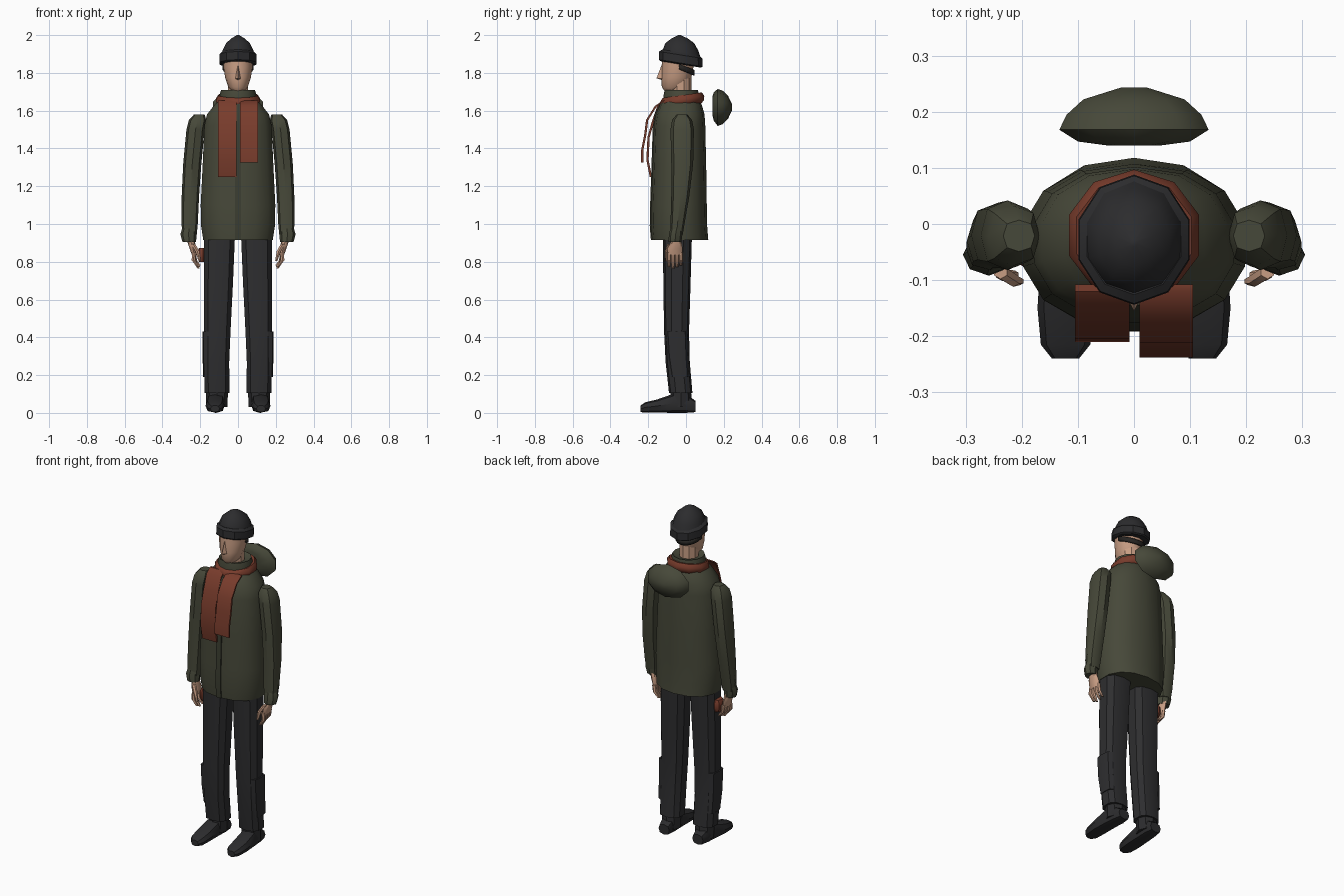
import bpy, bmesh, math
from mathutils import Vector


def colour(name, r, g, b):
    m = bpy.data.materials.new(name)
    m.diffuse_color = (r, g, b, 1)
    return m


OLIVE = colour("olive cloth", 0.062, 0.065, 0.041)
DARK_OLIVE = colour("dark olive trim", 0.045, 0.048, 0.031)
BLACK = colour("black wool", 0.025, 0.025, 0.027)
CHARCOAL = colour("charcoal trousers", 0.027, 0.027, 0.029)
RUST = colour("rust scarf", 0.19, 0.045, 0.025)
SKIN = colour("skin", 0.58, 0.34, 0.23)
HAIR = colour("dark hair", 0.02, 0.018, 0.016)


def finish(name, bm, mat, angle=35):
    bmesh.ops.recalc_face_normals(bm, faces=bm.faces)
    me = bpy.data.meshes.new(name)
    bm.to_mesh(me)
    bm.free()
    ob = bpy.data.objects.new(name, me)
    bpy.context.collection.objects.link(ob)
    me.materials.append(mat)
    bpy.ops.object.select_all(action='DESELECT')
    ob.select_set(True)
    bpy.context.view_layer.objects.active = ob
    bpy.ops.object.shade_smooth_by_angle(angle=math.radians(angle))
    return ob


def loft(name, rings, mat, n=12, side=1, box=1.0, axis='z', tilt=0.0, angle=35):
    """Rings are (x, y, z, half width, half depth); box < 1 squares them off."""
    bm = bmesh.new()
    loops = []
    for x, y, z, a, b in rings:
        loop = []
        for i in range(n):
            t = 2 * math.pi * i / n - math.pi / 2
            c, s = math.cos(t), math.sin(t)
            u = a * math.copysign(abs(c) ** box, c)
            v = b * math.copysign(abs(s) ** box, s)
            p = (x + u, y + v, z - tilt * v) if axis == 'z' else (x + u, y, z + v)
            loop.append(bm.verts.new((side * p[0], p[1], p[2])))
        loops.append(loop)
    for lo, hi in zip(loops, loops[1:]):
        for i in range(n):
            j = (i + 1) % n
            bm.faces.new((lo[i], lo[j], hi[j], hi[i]))
    bm.faces.new(loops[0])
    bm.faces.new(loops[-1])
    return finish(name, bm, mat, angle)


def strip(name, path, x0, x1, thick, mat):
    """Cloth strip following a (y, z) path between two x positions."""
    bm = bmesh.new()
    rows = []
    for y, z in path:
        rows.append([bm.verts.new(p) for p in
                     ((x0, y, z), (x1, y, z), (x1, y + thick, z), (x0, y + thick, z))])
    for a, b in zip(rows, rows[1:]):
        for i in range(4):
            j = (i + 1) % 4
            bm.faces.new((a[i], a[j], b[j], b[i]))
    bm.faces.new(rows[0])
    bm.faces.new(rows[-1])
    return finish(name, bm, mat)


def limb(name, points, radii, mat, side=1, n=6):
    """Thin tube through points, used for fingers."""
    return loft(name, [(x, y, z, r, r) for (x, y, z), r in zip(points, radii)],
                mat, n, side)


# Jacket body, collar and front placket
torso = [(0, -0.032, 0.915, 0.188, 0.150), (0, -0.038, 0.99, 0.200, 0.150),
         (0, -0.038, 1.10, 0.202, 0.148), (0, -0.036, 1.30, 0.192, 0.143),
         (0, -0.035, 1.52, 0.182, 0.137), (0, -0.032, 1.58, 0.168, 0.130),
         (0, -0.028, 1.63, 0.128, 0.112), (0, -0.025, 1.66, 0.100, 0.092)]
loft("jacket_body", torso, OLIVE, 14, box=0.9)
loft("collar", [(0, -0.025, 1.63, 0.100, 0.095), (0, -0.025, 1.68, 0.098, 0.094),
                (0, -0.025, 1.71, 0.090, 0.088), (0, -0.025, 1.70, 0.075, 0.072)],
     OLIVE, 12)
strip("placket", [(cy - b - 0.004, z) for _, cy, z, _, b in torso[:-1]],
      -0.016, 0.016, 0.008, DARK_OLIVE)

# Loose hood hanging behind the shoulders
loft("hood", [(0, 0.140, 1.625, 0.050, 0.050), (0, 0.147, 1.622, 0.105, 0.075),
              (0, 0.168, 1.617, 0.140, 0.098), (0, 0.195, 1.617, 0.126, 0.088),
              (0, 0.222, 1.618, 0.095, 0.062), (0, 0.243, 1.618, 0.025, 0.018)],
     OLIVE, 10, axis='y', angle=50)

for side, tag in ((1, "right"), (-1, "left")):
    # Sleeve and flared cuff
    loft("sleeve_" + tag,
         [(0.256, -0.050, 0.945, 0.038, 0.033), (0.256, -0.045, 1.00, 0.043, 0.037),
          (0.252, -0.030, 1.15, 0.046, 0.048), (0.242, -0.020, 1.32, 0.048, 0.058),
          (0.225, -0.020, 1.50, 0.048, 0.062), (0.214, -0.021, 1.55, 0.046, 0.053),
          (0.205, -0.021, 1.58, 0.028, 0.028)], OLIVE, 8, side, box=0.8)
    loft("cuff_" + tag,
         [(0.258, -0.058, 0.905, 0.036, 0.034), (0.262, -0.055, 0.945, 0.043, 0.036),
          (0.258, -0.048, 0.985, 0.036, 0.032)], OLIVE, 8, side)

    # Hand with four fingers and a thumb
    loft("palm_" + tag,
         [(0.232, -0.060, 0.835, 0.012, 0.040), (0.238, -0.058, 0.870, 0.018, 0.040),
          (0.248, -0.052, 0.905, 0.020, 0.028), (0.255, -0.050, 0.950, 0.020, 0.022)],
         SKIN, 8, side)
    for k in range(4):
        y = -0.090 + 0.021 * k
        tip = 0.765 + 0.008 * abs(k - 1)
        limb("finger_%s_%d" % (tag, k + 1),
             [(0.232, y, 0.850), (0.236 - 0.003 * k, y, 0.808), (0.212 - 0.003 * k, y, tip)],
             (0.012, 0.011, 0.007), SKIN, side)
    limb("thumb_" + tag, [(0.238, -0.085, 0.895), (0.215, -0.100, 0.855),
                          (0.203, -0.102, 0.805)], (0.013, 0.012, 0.007), SKIN, side)

    # Trouser leg with the thicker lower panel
    loft("trouser_leg_" + tag,
         [(0.111, -0.028, 0.105, 0.068, 0.062), (0.113, -0.044, 0.27, 0.069, 0.064),
          (0.110, -0.050, 0.43, 0.073, 0.066), (0.104, -0.048, 0.68, 0.080, 0.072),
          (0.098, -0.045, 0.96, 0.086, 0.077)], CHARCOAL, 10, side, box=0.75)
    loft("shin_panel_" + tag,
         [(0.158, -0.032, 0.19, 0.026, 0.048), (0.158, -0.044, 0.30, 0.030, 0.054),
          (0.158, -0.050, 0.43, 0.031, 0.056)], CHARCOAL, 8, side, box=0.6)

    # Shoe: low toe, raised instep, and an ankle shaft
    loft("shoe_" + tag,
         [(0.122, -0.240, 0.022, 0.024, 0.018), (0.122, -0.215, 0.029, 0.044, 0.027),
          (0.122, -0.150, 0.037, 0.050, 0.035), (0.119, -0.070, 0.050, 0.048, 0.050),
          (0.115, 0.000, 0.050, 0.046, 0.050), (0.113, 0.050, 0.034, 0.036, 0.030)],
         BLACK, 8, side, box=0.75, axis='y')
    loft("ankle_" + tag, [(0.112, -0.025, 0.03, 0.056, 0.060),
                          (0.111, -0.028, 0.12, 0.058, 0.054)], BLACK, 8, side)

# Small bundle held by the left hand
loft("held_bundle", [(-0.185, -0.045, 0.800, 0.022, 0.028), (-0.186, -0.045, 0.820, 0.029, 0.036),
                     (-0.186, -0.045, 0.855, 0.030, 0.036), (-0.185, -0.045, 0.872, 0.022, 0.028)],
     RUST, 8)

# Neck, head and nose
loft("neck", [(0, -0.028, 1.64, 0.055, 0.056), (0, -0.030, 1.78, 0.056, 0.058)], SKIN, 10)
loft("head", [(0, -0.070, 1.705, 0.032, 0.044), (0, -0.062, 1.725, 0.052, 0.066),
              (0, -0.052, 1.775, 0.068, 0.080), (0, -0.045, 1.83, 0.077, 0.084),
              (0, -0.040, 1.90, 0.078, 0.085)], SKIN, 12, angle=45)
bm = bmesh.new()
nose = [bm.verts.new(p) for p in ((0, -0.128, 1.845), (-0.017, -0.122, 1.770),
                                  (0.017, -0.122, 1.770), (0, -0.156, 1.772), (0, -0.110, 1.755))]
for f in ((0, 1, 3), (0, 3, 2), (1, 4, 3), (3, 4, 2), (0, 4, 1), (0, 2, 4)):
    bm.faces.new([nose[i] for i in f])
finish("nose", bm, SKIN, 20)

# Hair band round the back of the head, below the cap
bm = bmesh.new()
cols = []
for i in range(9):
    t = math.radians(5 + 170 * i / 8)
    c, s = math.cos(t), math.sin(t)
    cols.append([bm.verts.new((0.083 * c, -0.044 + 0.090 * s, z - 0.035 * s))
                 for z in (1.822, 1.850)])
for a, b in zip(cols, cols[1:]):
    bm.faces.new((a[0], b[0], b[1], a[1]))
hair = finish("hair_band", bm, HAIR)
hair.modifiers.new("thickness", 'SOLIDIFY').thickness = 0.008

# Knitted cap: crown and turned-up brim sloping down to the back
loft("cap_crown", [(0, -0.028, 1.875, 0.094, 0.108), (0, -0.030, 1.92, 0.085, 0.094),
                   (0, -0.033, 1.958, 0.066, 0.076), (0, -0.034, 1.983, 0.036, 0.042),
                   (0, -0.034, 2.0, 0.006, 0.006)], BLACK, 10, angle=50)
loft("cap_brim", [(0, -0.028, 1.845, 0.094, 0.108), (0, -0.028, 1.852, 0.104, 0.116),
                  (0, -0.028, 1.895, 0.102, 0.114), (0, -0.028, 1.908, 0.088, 0.098)],
     BLACK, 10, tilt=0.16)

# Scarf loop, higher at the back, and its two hanging tails
loft("scarf_loop", [(0, -0.020, 1.625, 0.106, 0.102), (0, -0.020, 1.640, 0.120, 0.115),
                    (0, -0.020, 1.662, 0.122, 0.117), (0, -0.020, 1.682, 0.108, 0.104),
                    (0, -0.020, 1.680, 0.090, 0.086)], RUST, 10, tilt=-0.14, angle=60)
strip("scarf_tail_left", [(-0.120, 1.655), (-0.150, 1.630), (-0.180, 1.545), (-0.204, 1.46),
                          (-0.210, 1.34), (-0.192, 1.25)], -0.105, -0.008, 0.012, RUST)
strip("scarf_tail_right", [(-0.120, 1.655), (-0.165, 1.625), (-0.212, 1.55), (-0.222, 1.47),
                           (-0.238, 1.39), (-0.238, 1.325)], 0.010, 0.105, 0.012, RUST)
